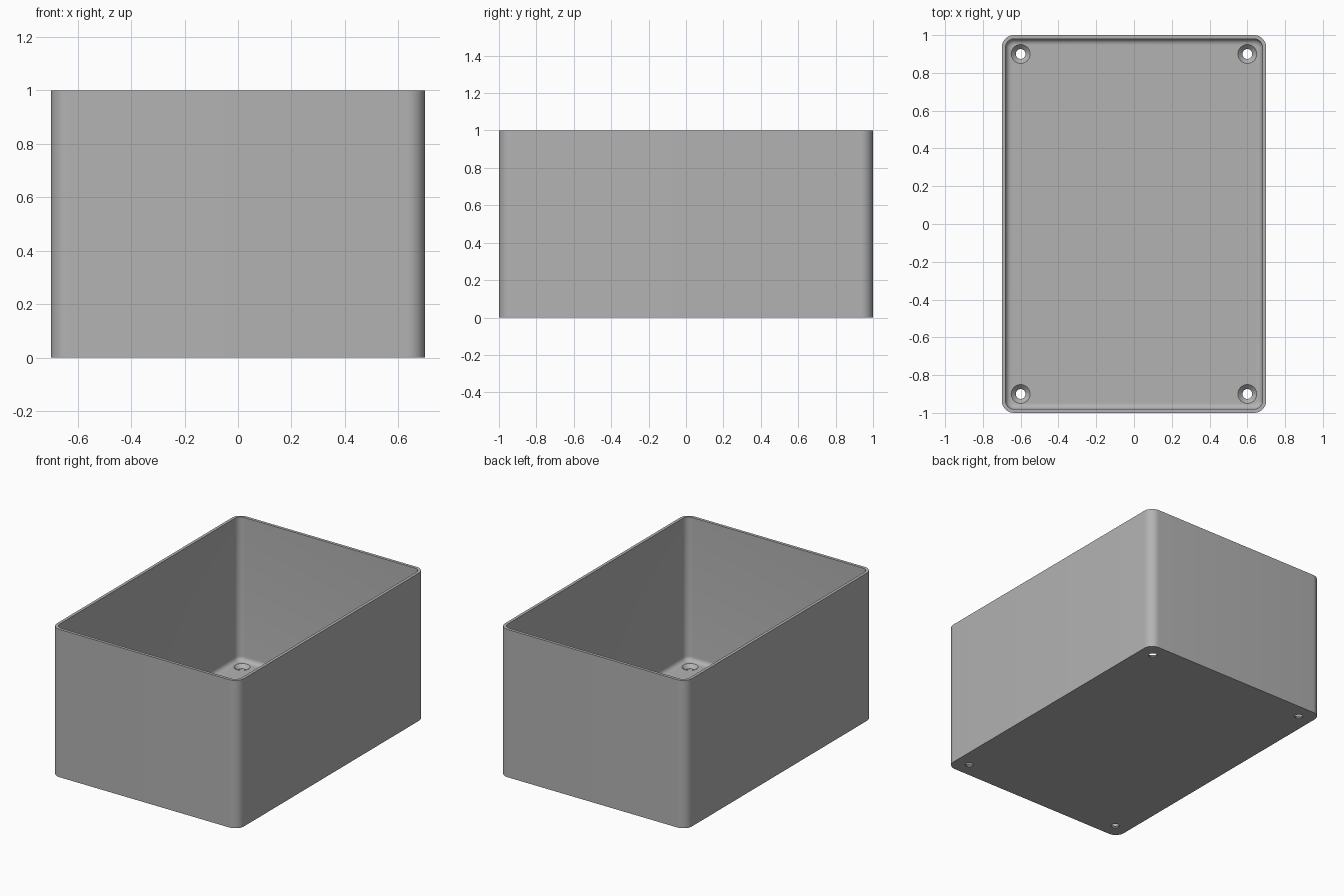
import bpy, bmesh, math

old = bpy.data.objects.get("Cube")
if old:
    bpy.data.objects.remove(old, do_unlink=True)

HALF_X, HALF_Y, HEIGHT = 0.7, 1.0, 1.0
RADIUS, WALL, FLOOR, FILLET = 0.065, 0.02, 0.03, 0.03
ARC = 10

grey = bpy.data.materials.new("plain grey")
grey.use_nodes = True
grey.diffuse_color = (0.45, 0.45, 0.45, 1)
grey.node_tree.nodes["Principled BSDF"].inputs["Base Color"].default_value = grey.diffuse_color


def make_object(name, bm):
    bmesh.ops.recalc_face_normals(bm, faces=bm.faces)
    mesh = bpy.data.meshes.new(name)
    bm.to_mesh(mesh)
    bm.free()
    mesh.materials.append(grey)
    obj = bpy.data.objects.new(name, mesh)
    bpy.context.collection.objects.link(obj)
    return obj


def loft(bm, rings):
    """Skin a stack of point rings and cap both ends."""
    loops = [[bm.verts.new(p) for p in ring] for ring in rings]
    for a, b in zip(loops, loops[1:]):
        for i in range(len(a)):
            j = (i + 1) % len(a)
            bm.faces.new((a[i], a[j], b[j], b[i]))
    bm.faces.new(loops[0])
    bm.faces.new(loops[-1])


def rounded_ring(inset, z):
    r = RADIUS - inset
    cx, cy = HALF_X - RADIUS, HALF_Y - RADIUS
    points = []
    for k, (sx, sy) in enumerate(((1, 1), (-1, 1), (-1, -1), (1, -1))):
        for i in range(ARC + 1):
            t = (k + i / ARC) * math.pi / 2
            points.append((sx * cx + r * math.cos(t), sy * cy + r * math.sin(t), z))
    return points


def circle(x, y, r, z, n=32):
    return [(x + r * math.cos(2 * math.pi * i / n),
             y + r * math.sin(2 * math.pi * i / n), z) for i in range(n)]


# Open box: outer wall, rim, inner wall, rounded floor edge
rings = [rounded_ring(0, 0), rounded_ring(0, HEIGHT), rounded_ring(WALL, HEIGHT)]
for i in range(7):
    t = i / 6 * math.pi / 2
    rings.append(rounded_ring(WALL + FILLET * (1 - math.cos(t)),
                              FLOOR + FILLET * (1 - math.sin(t))))
bm = bmesh.new()
loft(bm, rings)
box = make_object("open_box", bm)

# Countersunk screw holes in the floor corners
bm = bmesh.new()
for x in (-0.6, 0.6):
    for y in (-0.9, 0.9):
        loft(bm, [circle(x, y, r, z) for r, z in
                  ((0.026, -0.05), (0.026, 0.006), (0.05, FLOOR), (0.05, 0.06))])
cutter = make_object("screw_hole_cutter", bm)
cutter.hide_render = True

cut = box.modifiers.new("screw_holes", "BOOLEAN")
cut.operation = "DIFFERENCE"
cut.solver = "EXACT"
cut.object = cutter
bpy.ops.object.select_all(action="DESELECT")
box.select_set(True)
bpy.context.view_layer.objects.active = box
bpy.ops.object.modifier_apply(modifier=cut.name)
bpy.data.objects.remove(cutter, do_unlink=True)

bpy.ops.object.shade_smooth_by_angle(angle=math.radians(30))
